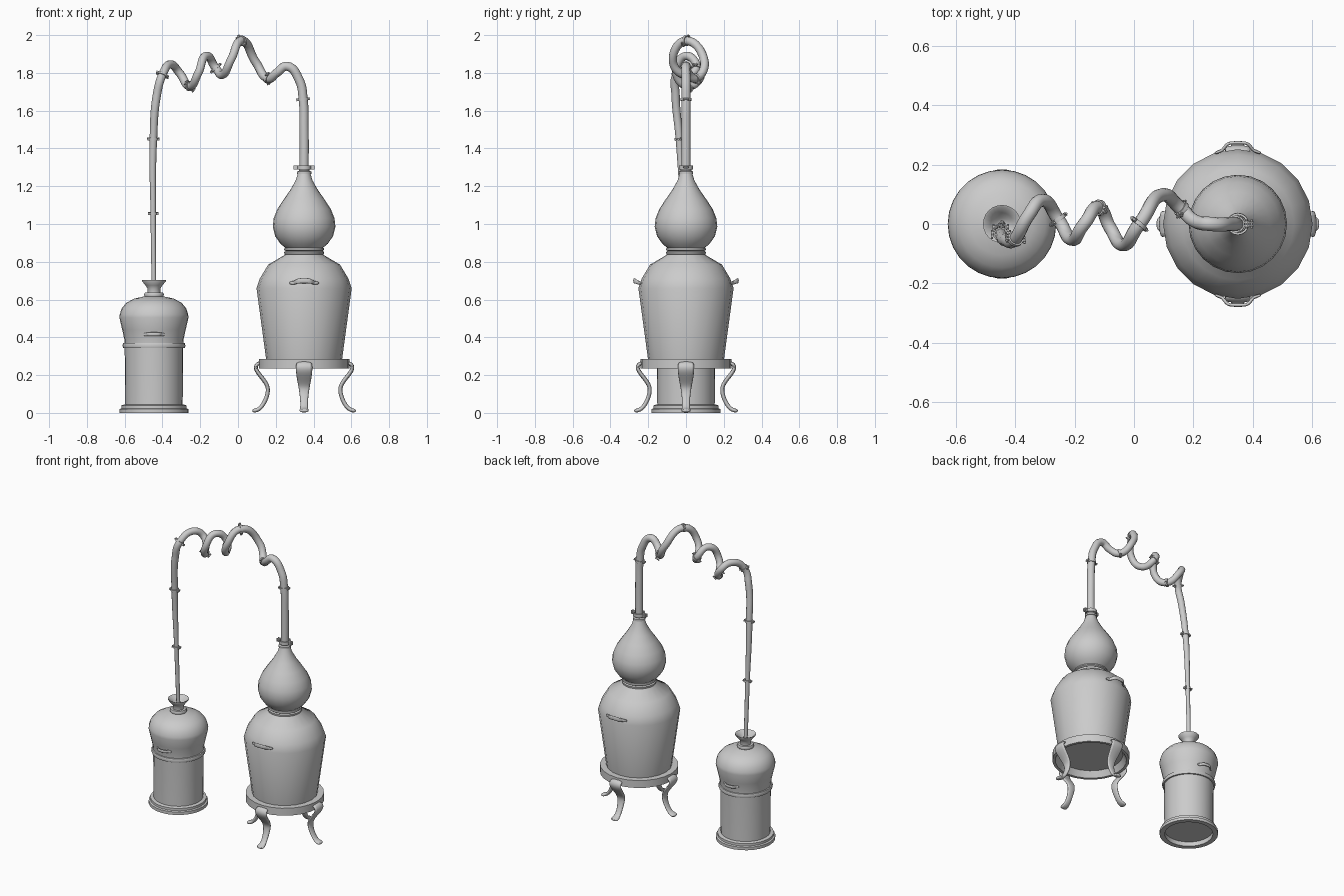
import bpy, bmesh, math
from mathutils import Vector, Matrix

if "Cube" in bpy.data.objects:
    bpy.data.objects.remove(bpy.data.objects["Cube"])

BOILER = Vector((0.35, 0, 0))
COOLER = Vector((-0.445, 0, 0))


def finish(name, bm, angle=45):
    bmesh.ops.recalc_face_normals(bm, faces=bm.faces)
    me = bpy.data.meshes.new(name)
    bm.to_mesh(me)
    bm.free()
    ob = bpy.data.objects.new(name, me)
    bpy.context.collection.objects.link(ob)
    bpy.ops.object.select_all(action='DESELECT')
    ob.select_set(True)
    bpy.context.view_layer.objects.active = ob
    bpy.ops.object.shade_smooth_by_angle(angle=math.radians(angle))
    return ob


def revolve(bm, profile, centre, sides, closed=False, cap=False):
    """Spin (radius, z) points about a vertical axis."""
    rings = [[bm.verts.new(centre + Vector((r * math.cos(a), r * math.sin(a), z)))
              for a in (2 * math.pi * k / sides for k in range(sides))]
             for r, z in profile]
    pairs = list(zip(rings, rings[1:])) + ([(rings[-1], rings[0])] if closed else [])
    for lo, hi in pairs:
        for k in range(sides):
            j = (k + 1) % sides
            bm.faces.new((lo[k], lo[j], hi[j], hi[k]))
    if cap:
        bm.faces.new(rings[0])


def lathe(name, profile, centre, sides=24, **kw):
    bm = bmesh.new()
    revolve(bm, profile, centre, sides, **kw)
    return finish(name, bm)


def ribbon(name, path, side, widths, thick, matrix):
    """Sweep a flat bar along a path; side is its width direction."""
    bm = bmesh.new()
    path = [Vector(p) for p in path]
    side = Vector(side)
    rings = []
    for i, p in enumerate(path):
        t = path[min(i + 1, len(path) - 1)] - path[max(i - 1, 0)]
        n = t.cross(side).normalized() * thick / 2
        s = side * widths[i] / 2
        rings.append([bm.verts.new(matrix @ v) for v in (p + s + n, p + s - n, p - s - n, p - s + n)])
    for a, b in zip(rings, rings[1:]):
        for k in range(4):
            j = (k + 1) % 4
            bm.faces.new((a[k], a[j], b[j], b[k]))
    bm.faces.new(rings[0])
    bm.faces.new(rings[-1])
    ob = finish(name, bm, 60)
    mod = ob.modifiers.new("rounding", 'SUBSURF')
    mod.levels = mod.render_levels = 2
    return ob


# Boiler pot, its support ring and the onion-shaped head
lathe("boiler_pot", [(.20, .275), (.252, .66), (.235, .71), (.19, .785), (.105, .835), (.098, .85)],
      BOILER, 20, cap=True)
lathe("boiler_ring", [(.24, .235), (.24, .285), (.195, .285), (.222, .235)], BOILER, 24, closed=True)
lathe("neck_collar", [(.09, .835), (.104, .84), (.106, .852), (.097, .857), (.106, .863), (.104, .872), (.09, .876)],
      BOILER)
lathe("onion_head", [(.095, .87), (.125, .895), (.153, .935), (.166, .985), (.161, 1.03), (.141, 1.08),
                     (.108, 1.13), (.073, 1.18), (.045, 1.23), (.034, 1.265)], BOILER)
lathe("head_collar", [(.022, 1.262), (.038, 1.265), (.038, 1.277), (.028, 1.282), (.028, 1.29)], BOILER)

# Cabriole legs
leg_path = [(.228, 0, .262), (.246, 0, .262), (.258, 0, .245), (.252, 0, .222), (.222, 0, .185), (.196, 0, .15),
            (.189, 0, .12), (.2, 0, .075), (.222, 0, .035), (.245, 0, .014), (.277, 0, .01)]
leg_width = [.085, .09, .095, .095, .085, .07, .058, .046, .042, .05, .062]
for i, label in enumerate(("right", "back", "left", "front")):
    m = Matrix.Translation(BOILER) @ Matrix.Rotation(i * math.pi / 2, 4, 'Z')
    ribbon("leg_" + label, leg_path, (0, 1, 0), leg_width, .024, m)

# Cooling vessel, its dome and the funnel
lathe("cooler_base", [(.15, 0), (.182, 0), (.182, .02), (.172, .024), (.172, .04), (.155, .045), (.15, .045)],
      COOLER, 28, closed=True)
lathe("cooler_body", [(.152, .03), (.155, .35), (.157, .39), (.168, .44), (.183, .505), (.181, .522), (.171, .553),
                      (.147, .582), (.105, .605), (.05, .617)], COOLER, 28, cap=True)
lathe("cooler_band", [(.15, .342), (.163, .344), (.167, .356), (.163, .369), (.15, .371)], COOLER, 28)
lathe("cooler_collar", [(.04, .612), (.05, .617), (.053, .627), (.048, .637), (.03, .638)], COOLER)
lathe("funnel", [(.034, .635), (.034, .658), (.045, .675), (.064, .698), (.064, .704), (.058, .702),
                 (.038, .678), (.02, .655), (.01, .65)], COOLER)

# Carrying handles on both vessels, front and back
for label, rot in (("front", 0), ("back", math.pi)):
    r = Matrix.Rotation(rot, 4, 'Z')
    ribbon("boiler_handle_" + label,
           [(-.08, -.238, .688), (-.055, -.247, .688), (-.05, -.25, .69), (-.036, -.271, .698),
            (-.02, -.274, .7), (.02, -.274, .7), (.036, -.271, .698), (.05, -.25, .69),
            (.055, -.247, .688), (.08, -.238, .688)],
           (0, 0, 1), [.018, .02, .024, .028, .03, .03, .028, .024, .02, .018], .012, Matrix.Translation(BOILER) @ r)
    ribbon("cooler_handle_" + label,
           [(-.058, -.152, .415), (-.038, -.157, .415), (-.03, -.178, .417), (0, -.181, .417),
            (.03, -.178, .417), (.038, -.157, .415), (.058, -.152, .415)],
           (0, 0, 1), [.018, .02, .022, .022, .022, .02, .018], .01, Matrix.Translation(COOLER) @ r)

# Coiled vapour pipe: x, y, z, radius
pipe = [(.35, 0, 1.25, .024), (.35, 0, 1.50, .024), (.345, 0, 1.66, .024), (.325, 0, 1.76, .024),
        (.26, 0, 1.835, .024), (.205, .01, 1.80, .023), (.16, .05, 1.77, .023), (.095, .098, 1.855, .023),
        (.018, 0, 1.97, .023), (-.037, -.07, 1.87, .022), (-.082, -.01, 1.79, .022), (-.118, .055, 1.825, .022),
        (-.168, 0, 1.89, .022), (-.21, -.052, 1.80, .022), (-.255, .015, 1.73, .022), (-.31, .08, 1.80, .022),
        (-.355, .03, 1.845, .022), (-.40, -.05, 1.79, .022), (-.43, -.055, 1.68, .022), (-.448, -.035, 1.45, .02),
        (-.449, -.015, 1.055, .014), (-.445, 0, .65, .012)]
curve = bpy.data.curves.new("vapour_pipe", 'CURVE')
curve.dimensions = '3D'
curve.bevel_depth = 1
curve.bevel_resolution = 4
curve.resolution_u = 8
curve.use_fill_caps = True
spline = curve.splines.new('BEZIER')
spline.bezier_points.add(len(pipe) - 1)
for bp, (x, y, z, rad) in zip(spline.bezier_points, pipe):
    bp.co = (x, y, z)
    bp.radius = rad
    bp.handle_left_type = bp.handle_right_type = 'AUTO'
tube = bpy.data.objects.new("vapour_pipe", curve)
bpy.context.collection.objects.link(tube)
bpy.ops.object.select_all(action='DESELECT')
tube.select_set(True)
bpy.context.view_layer.objects.active = tube
bpy.ops.object.convert(target='MESH')
bpy.ops.object.shade_smooth()


# Pipe clamps: a band with two bolted ears
def clamp(name, pos, direction, rad, height, ear):
    bm = bmesh.new()
    h = height / 2
    revolve(bm, [(rad * .8, -h), (rad, -h), (rad, h), (rad * .8, h)], Vector(), 16, closed=True)
    for s in (-1, 1):
        for y in (-.006, .006):
            m = Matrix.Translation((s * (rad + ear / 2 - .002), y, 0)) @ Matrix.Diagonal((ear, .006, height, 1))
            bmesh.ops.create_cube(bm, size=1, matrix=m)
        m = Matrix.Translation((s * (rad + ear * .5), 0, 0)) @ Matrix.Rotation(math.pi / 2, 4, 'X')
        bmesh.ops.create_cone(bm, cap_ends=True, segments=6, radius1=.004, radius2=.004, depth=.03, matrix=m)
    q = Vector((0, 0, 1)).rotation_difference(direction.normalized())
    bm.transform(Matrix.Translation(pos) @ q.to_matrix().to_4x4())
    finish(name, bm, 35)


clamp("head_clamp", BOILER + Vector((0, 0, 1.3)), Vector((0, 0, 1)), .037, .022, .02)
for n, i in enumerate((2, 6, 8, 11, 14, 17, 19, 20)):
    d = Vector(pipe[i - 1][:3]) - Vector(pipe[i + 1][:3])
    clamp(f"pipe_clamp_{n + 1}", Vector(pipe[i][:3]), d, pipe[i][3] + .005, .014, .01)
